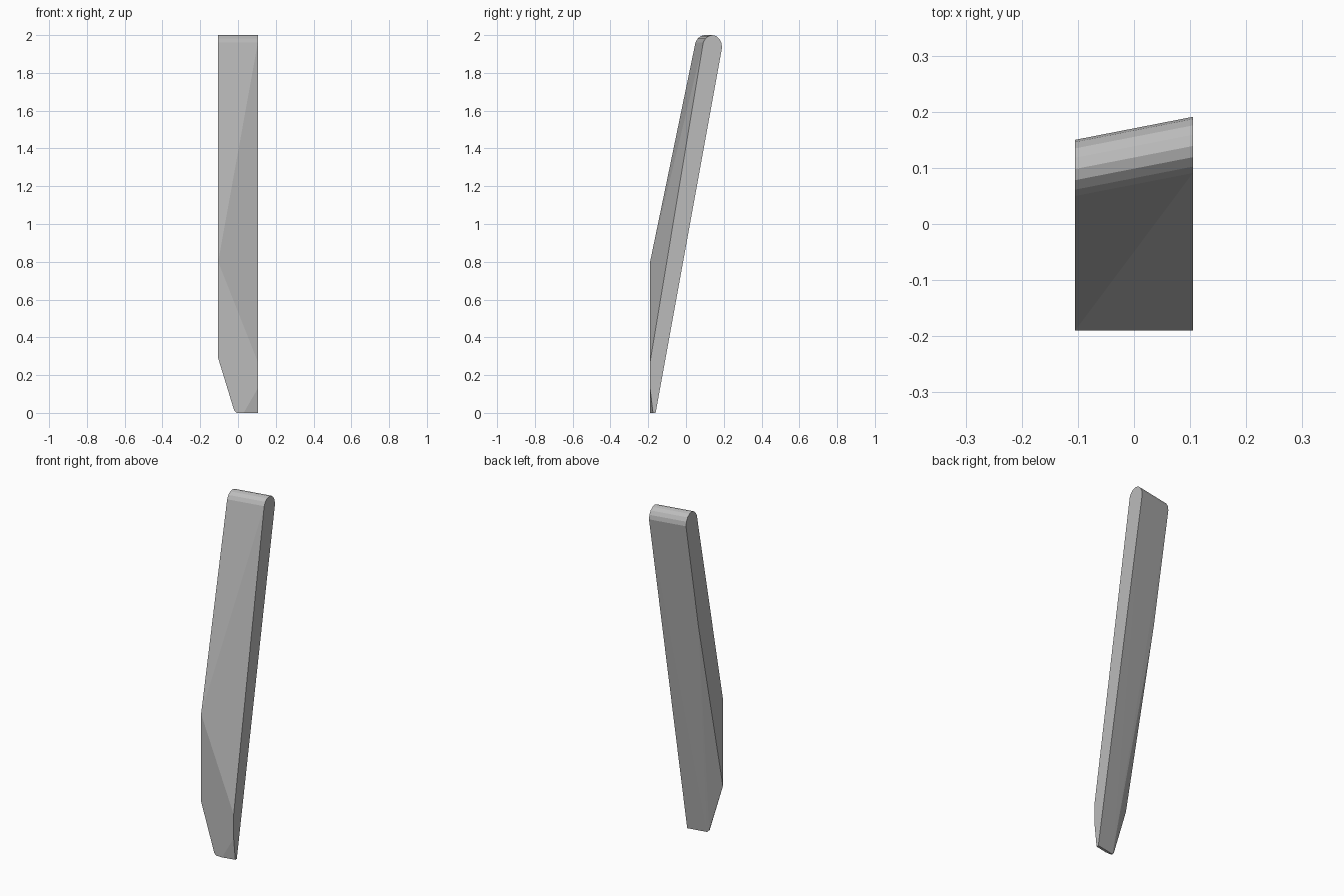
import bpy
import bmesh
from math import pi, cos, sin

cube = bpy.data.objects.get("Cube")
if cube:
    bpy.data.objects.remove(cube, do_unlink=True)

HALF_WIDTH = 0.105
FRONT = -0.19
CAP_Z, CAP_HEIGHT, CAP_RADIUS = 1.935, 0.065, 0.052


def rounded_end(x, y, steps=8):
    """Half-round outline of the plank top on one side."""
    return [(x, y - CAP_RADIUS * cos(pi * i / steps),
             CAP_Z + CAP_HEIGHT * sin(pi * i / steps))
            for i in range(steps + 1)]


# Rounded top, skewed from one side to the other
points = rounded_end(HALF_WIDTH, 0.139) + rounded_end(-HALF_WIDTH, 0.098)

# Vertical cut across the lower front
points += [(-HALF_WIDTH, FRONT, 0.8), (-HALF_WIDTH, FRONT, 0.29),
           (HALF_WIDTH, FRONT, 0.27), (HALF_WIDTH, FRONT, 0.13)]

# Back edge and tapered foot
points += [(-HALF_WIDTH, 0.034, 1.3),
           (-0.02, -0.186, 0.012), (-0.02, FRONT, 0.012),
           (-0.008, -0.182, 0), (-0.008, FRONT, 0),
           (0.03, FRONT, 0), (HALF_WIDTH, -0.175, 0), (HALF_WIDTH, -0.161, 0)]

# Wrap the corners into a solid faceted plank
bm = bmesh.new()
for p in points:
    bm.verts.new(p)
hull = bmesh.ops.convex_hull(bm, input=bm.verts)
loose = [v for v in bm.verts if not v.link_faces]
bmesh.ops.delete(bm, geom=loose, context='VERTS')
bmesh.ops.dissolve_limit(bm, angle_limit=0.005, verts=bm.verts, edges=bm.edges)
bmesh.ops.recalc_face_normals(bm, faces=bm.faces)
mesh = bpy.data.meshes.new("leaning_plank")
bm.to_mesh(mesh)
bm.free()

plank = bpy.data.objects.new("leaning_plank", mesh)
bpy.context.collection.objects.link(plank)

# Plain grey finish
grey = bpy.data.materials.new("plain_grey")
grey.use_nodes = True
colour = (0.5, 0.5, 0.5, 1)
grey.diffuse_color = colour
grey.node_tree.nodes["Principled BSDF"].inputs["Base Color"].default_value = colour
mesh.materials.append(grey)
